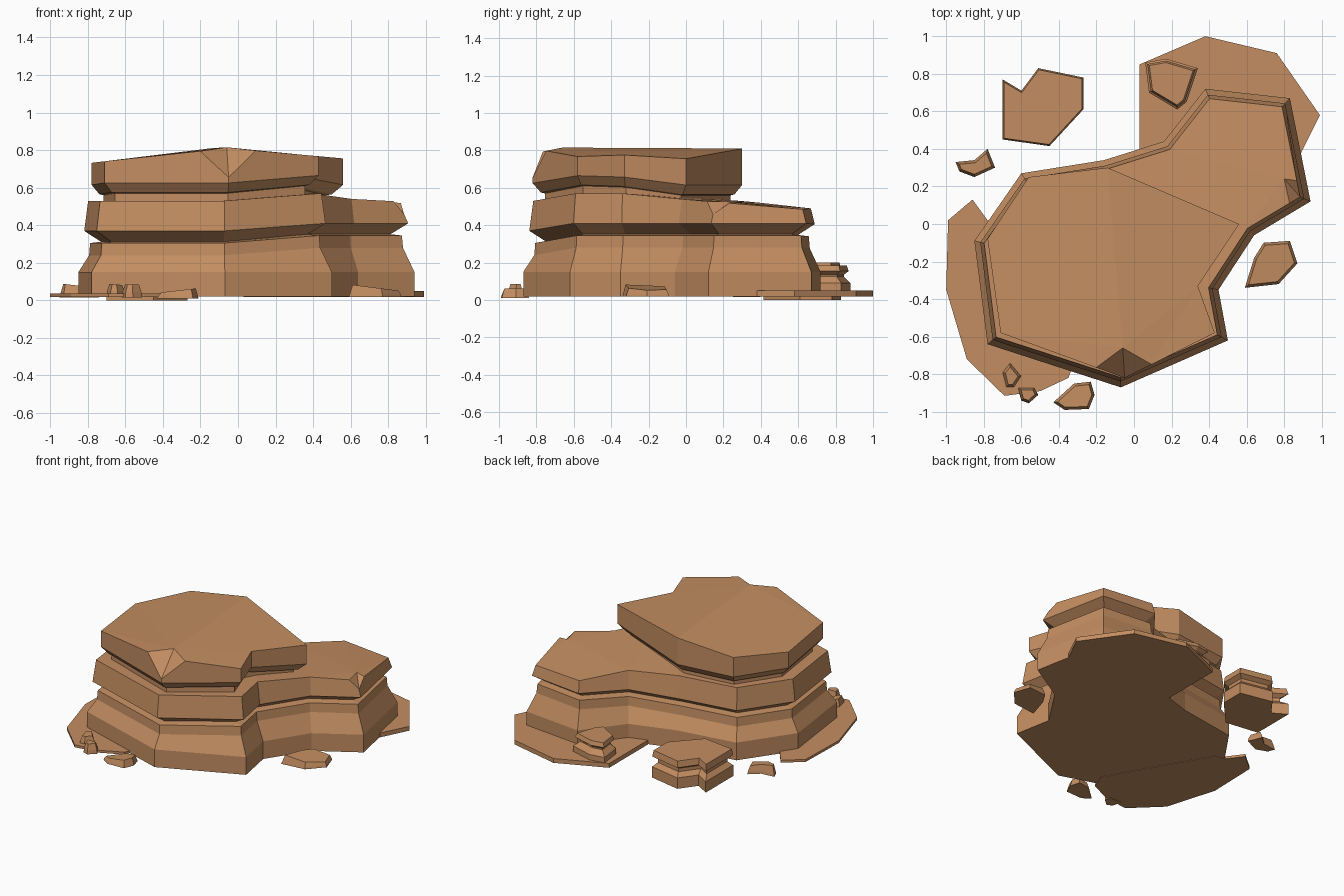
import bpy, bmesh
from mathutils import Vector

if "Cube" in bpy.data.objects:
    bpy.data.objects.remove(bpy.data.objects["Cube"])

sand = bpy.data.materials.new("sandstone")
sand.diffuse_color = (0.55, 0.27, 0.12, 1)
sand.use_nodes = True
sand.node_tree.nodes["Principled BSDF"].inputs["Base Color"].default_value = sand.diffuse_color


def inset(pts, d):
    """Mitred inward offset of a counter-clockwise outline."""
    out, n = [], len(pts)
    for i in range(n):
        a, p, b = (Vector(pts[j % n]) for j in (i - 1, i, i + 1))
        e, f = (p - a).normalized(), (b - p).normalized()
        u, v = Vector((-e.y, e.x)), Vector((-f.y, f.x))
        out.append(p + (u + v) * d / max(0.4, 1 + u.dot(v)))
    return out


def loft(name, pts, rings, top=None, tilt=None, notch=None):
    """Stack inset copies of an outline; rings = (z, inset).
    top(x, y, i) sets the rim height; notch = (corner, z, share_a, share_b, inner xyz)."""
    bm = bmesh.new()
    n, loops = len(pts), []
    for r, (z, d) in enumerate(rings):
        loop = []
        for i, p in enumerate(inset(pts, d)):
            h = z + (tilt(*pts[i]) if tilt and z > 0.2 else 0)
            if top and r == len(rings) - 1:
                h = top(p.x, p.y, i)
            loop.append(bm.verts.new((p.x, p.y, h)))
        loops.append(loop)
    t, cap, extra = loops[-1], list(loops[-1]), {}
    if notch:
        k, z, sa, sb, inner = notch
        prv, nxt = (k - 1) % n, (k + 1) % n
        a = bm.verts.new(t[k].co.lerp(t[prv].co, sa))
        b = bm.verts.new(t[k].co.lerp(t[nxt].co, sb))
        c = bm.verts.new(inner)
        t[k].co.z = z
        cap[k:k + 1] = [a, c, b]
        extra = {prv: a, k: b}
        bm.faces.new((a, t[k], c))
        bm.faces.new((t[k], b, c))
    for lo, hi in zip(loops, loops[1:]):
        for i in range(n):
            j = (i + 1) % n
            f = [lo[i], lo[j], hi[j], hi[i]]
            if hi is t and i in extra:
                f.insert(3, extra[i])
            bm.faces.new(f)
    caps = [bm.faces.new(cap), bm.faces.new(loops[0][::-1])]
    bmesh.ops.triangulate(bm, faces=caps)
    bmesh.ops.recalc_face_normals(bm, faces=bm.faces)
    me = bpy.data.meshes.new(name)
    bm.to_mesh(me)
    bm.free()
    me.materials.append(sand)
    ob = bpy.data.objects.new(name, me)
    bpy.context.collection.objects.link(ob)
    return ob


def strata_tilt(x, y):
    return 0.04 * min(1, max(0, (x + 0.05) / 0.48))


# Lower strata: full footprint with the lower shelf at the back right
base = [(-0.85, -0.09), (-0.78, -0.64), (-0.07, -0.87), (0.5, -0.62), (0.45, -0.35), (0.64, -0.06),
        (0.94, 0.12), (0.83, 0.67), (0.38, 0.72), (0.16, 0.44), (-0.16, 0.34), (-0.6, 0.27)]
shelf_z = [0.53, 0.53, 0.53, 0.57, 0.57, 0.54, 0.525, 0.485, 0.49, 0.52, 0.53, 0.53]
loft("lower_strata", base,
     [(0.02, 0), (0.15, 0), (0.24, 0.055), (0.305, 0.06), (0.312, 0.115), (0.37, 0.03), (0.53, 0.05)],
     top=lambda x, y, i: shelf_z[i], tilt=strata_tilt,
     notch=(6, 0.46, 0.2, 0.18, (0.80, 0.24, 0.525)))

# Upper block: neck, overhang and ridged top with a chipped front corner
upper = [(-0.78, -0.08), (-0.71, -0.58), (-0.05, -0.82), (0.43, -0.58),
         (0.34, -0.33), (0.56, 0.0), (-0.14, 0.3), (-0.56, 0.25)]
loft("upper_block", upper, [(0.42, 0.06), (0.57, 0.06), (0.575, 0.04), (0.625, 0), (0.8, 0)],
     top=lambda x, y, i: 0.815 - (0.122 * (-0.1 - x) if x < -0.1 else 0.09 * (x + 0.1)),
     tilt=lambda x, y: strata_tilt(x, y) if y < -0.1 else -0.01,
     notch=(2, 0.655, 0.23, 0.3, (-0.06, -0.66, 0.815)))

# Flat ground slabs
loft("back_slab", [(0.03, 0.38), (0.89, 0.38), (0.99, 0.58), (0.76, 0.91), (0.38, 1.0), (0.03, 0.85)],
     [(0.018, 0), (0.05, 0)])
loft("left_slab", [(-0.99, 0.02), (-1.0, -0.35), (-0.89, -0.72), (-0.69, -0.915), (-0.5, -0.89),
                   (-0.35, -0.82), (-0.3, -0.7), (-0.7, 0.0), (-0.78, 0.02), (-0.86, 0.13)],
     [(0.018, 0), (0.036, 0)])

# Waisted boulders behind the mesa
loft("large_boulder", [(-0.7, 0.77), (-0.7, 0.45), (-0.45, 0.415), (-0.27, 0.61),
                       (-0.27, 0.78), (-0.51, 0.83), (-0.6, 0.71)],
     [(0, 0), (0.08, 0), (0.11, 0.03), (0.135, 0.03), (0.155, 0), (0.2, 0.008)])
loft("back_boulder", [(0.06, 0.86), (0.08, 0.7), (0.23, 0.61), (0.28, 0.65), (0.34, 0.83), (0.17, 0.88)],
     [(0.04, 0), (0.09, 0), (0.125, 0.035), (0.135, 0.035), (0.155, 0.01), (0.185, 0.02)])

# Small scattered stones: outline, foot z, top z at left and right ends
stones = {
    "left_stone": ([(-0.95, 0.33), (-0.93, 0.28), (-0.85, 0.25), (-0.74, 0.3), (-0.78, 0.4), (-0.85, 0.34)],
                   0.015, 0.09, 0.065),
    "right_stone": ([(0.59, -0.34), (0.77, -0.32), (0.87, -0.21), (0.83, -0.09), (0.69, -0.1), (0.64, -0.18)],
                    0.018, 0.085, 0.05),
    "front_stone": ([(-0.43, -0.95), (-0.37, -0.99), (-0.24, -0.985), (-0.21, -0.91),
                     (-0.23, -0.84), (-0.32, -0.85)], 0.01, 0.04, 0.065),
    "pebble_a": ([(-0.62, -0.87), (-0.6, -0.94), (-0.56, -0.955), (-0.51, -0.91), (-0.53, -0.87)],
                 0.015, 0.085, 0.085),
    "pebble_b": ([(-0.7, -0.79), (-0.68, -0.87), (-0.64, -0.87), (-0.6, -0.81), (-0.66, -0.74)],
                 0.03, 0.09, 0.08),
}
for name, (pts, z0, zl, zr) in stones.items():
    x0, x1 = min(p[0] for p in pts), max(p[0] for p in pts)
    loft(name, pts, [(z0, 0), (z0 + 0.4 * (min(zl, zr) - z0), 0.003), (zl, 0.014)],
         top=lambda x, y, i: zl + (zr - zl) * (x - x0) / (x1 - x0))
